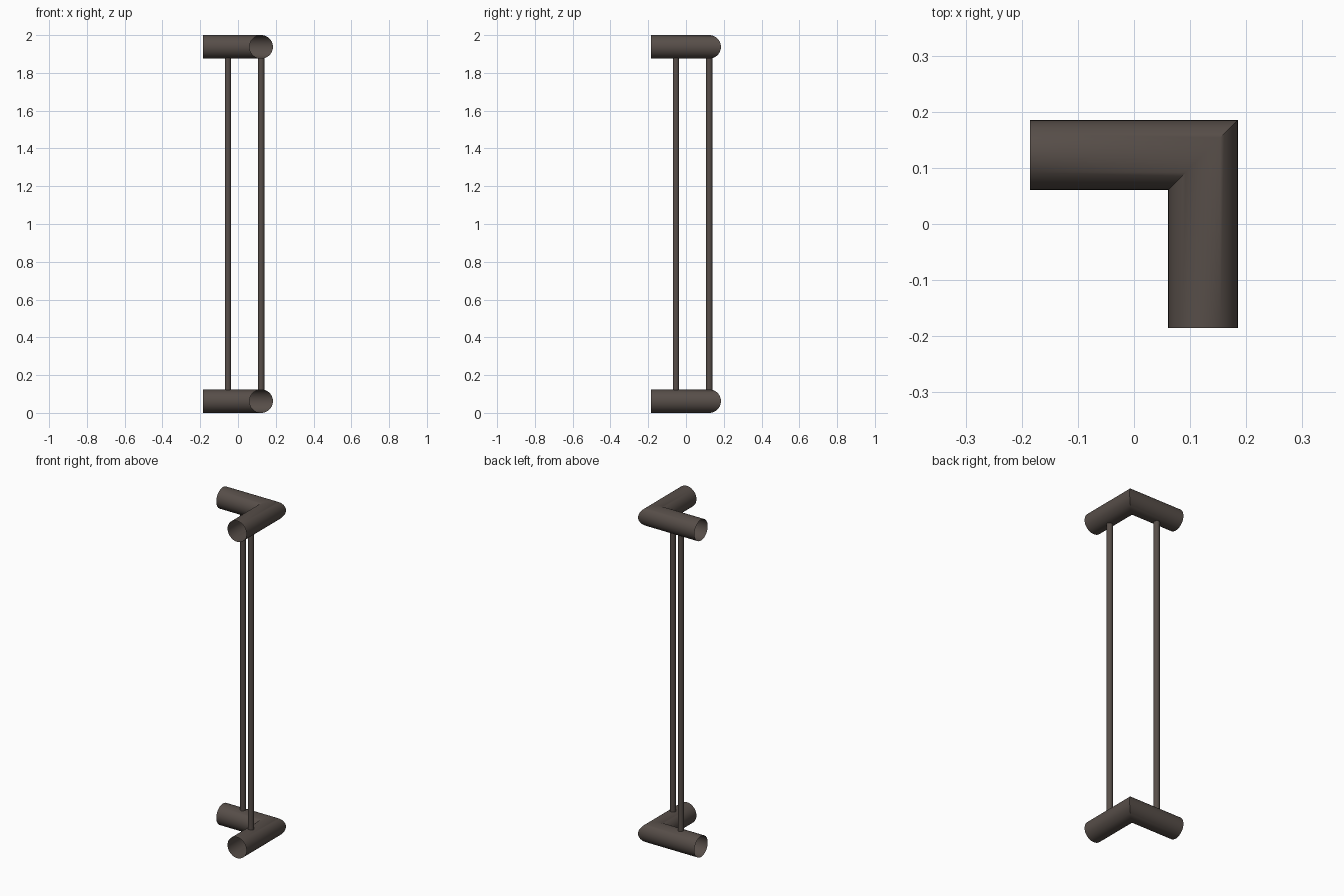
import bpy, bmesh, math

if "Cube" in bpy.data.objects:
    bpy.data.objects.remove(bpy.data.objects["Cube"])

E = 0.185          # half extent in plan
R = 0.062          # pipe radius
C = E - R          # pipe axis offset
ROD_R = 0.0165
ROD_AT = -0.053
SEG = 48

metal = bpy.data.materials.new("dark bronze")
metal.diffuse_color = (0.095, 0.076, 0.066, 1)
metal.use_nodes = True
metal.node_tree.nodes["Principled BSDF"].inputs["Base Color"].default_value = metal.diffuse_color


def finish(name, bm, angle=40):
    me = bpy.data.meshes.new(name)
    bmesh.ops.recalc_face_normals(bm, faces=bm.faces)
    bm.to_mesh(me)
    bm.free()
    me.materials.append(metal)
    ob = bpy.data.objects.new(name, me)
    bpy.context.collection.objects.link(ob)
    bpy.ops.object.select_all(action='DESELECT')
    ob.select_set(True)
    bpy.context.view_layer.objects.active = ob
    bpy.ops.object.shade_smooth_by_angle(angle=math.radians(angle))
    return ob


# Open-ended mitred elbow pipe
def elbow(name, z):
    bm = bmesh.new()
    rings = [[], [], []]
    for i in range(SEG):
        a = 2 * math.pi * i / SEG
        o, h = R * math.cos(a), z + R * math.sin(a)
        rings[0].append(bm.verts.new((-E, C + o, h)))       # left end
        rings[1].append(bm.verts.new((C + o, C + o, h)))    # mitre
        rings[2].append(bm.verts.new((C + o, -E, h)))       # front end
    for r0, r1 in zip(rings, rings[1:]):
        for i in range(SEG):
            j = (i + 1) % SEG
            bm.faces.new((r0[i], r0[j], r1[j], r1[i]))
    ob = finish(name, bm)
    # keep the mitre crease sharp all round
    me = ob.data
    attr = me.attributes.get("sharp_edge") or me.attributes.new("sharp_edge", 'BOOLEAN', 'EDGE')
    for e in me.edges:
        if all(abs(me.vertices[v].co.x - me.vertices[v].co.y) < 1e-5 for v in e.vertices):
            attr.data[e.index].value = True


elbow("lower_elbow_pipe", R)
elbow("upper_elbow_pipe", 2 - R)


# Slim vertical rods joining the two elbows
def rod(name, x, y):
    z0, z1 = 2 * R - 0.0025, 2 - 2 * R + 0.0025
    bm = bmesh.new()
    bmesh.ops.create_cone(bm, cap_ends=False, segments=32, radius1=ROD_R,
                          radius2=ROD_R, depth=z1 - z0)
    bmesh.ops.translate(bm, verts=bm.verts, vec=(x, y, 1))
    finish(name, bm)


rod("back_rod", ROD_AT, C)
rod("side_rod", C, ROD_AT)
